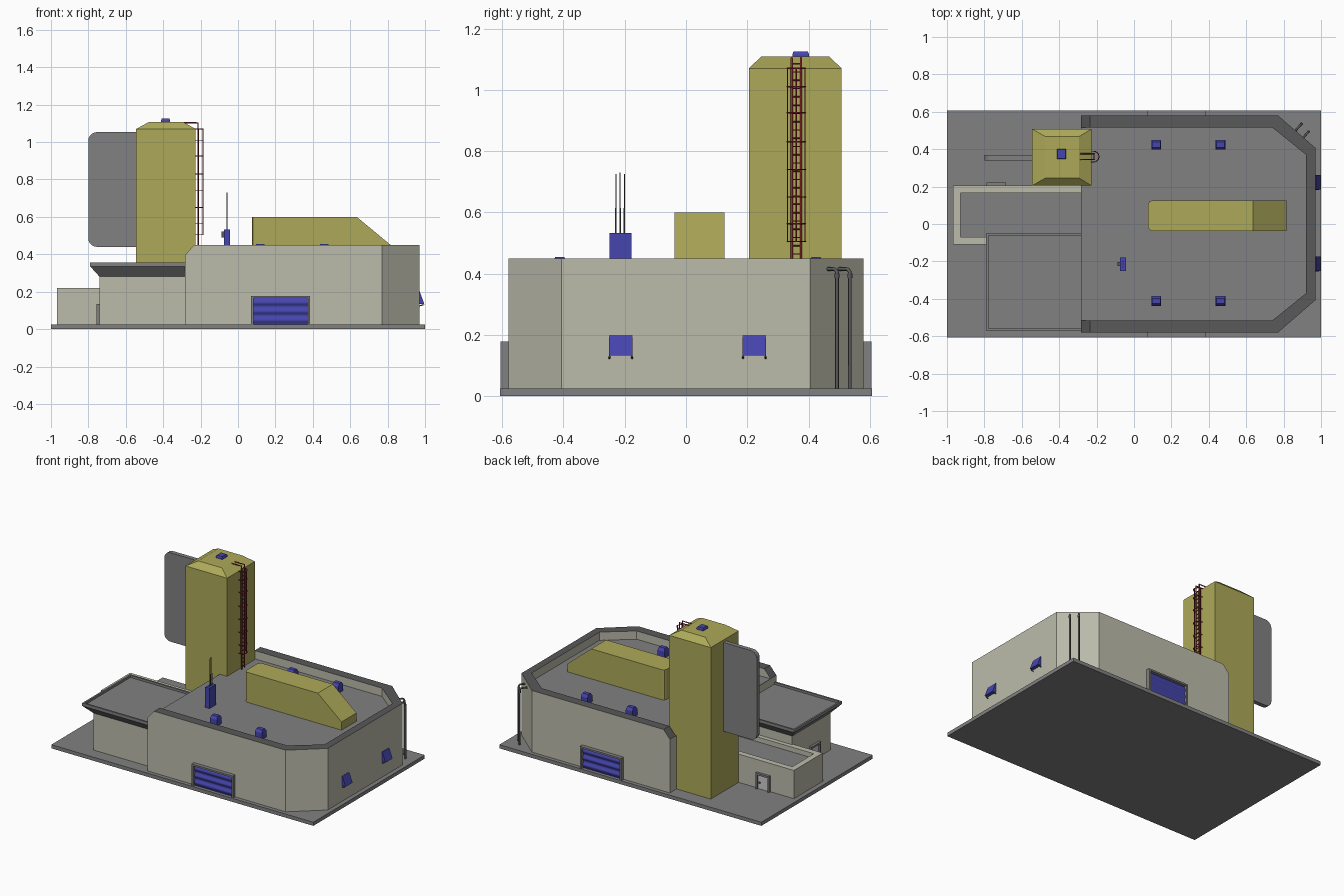
import bpy, bmesh, math
from mathutils import Vector

if "Cube" in bpy.data.objects:
    bpy.data.objects.remove(bpy.data.objects["Cube"])


def material(name, rgb):
    m = bpy.data.materials.new(name)
    m.diffuse_color = (*rgb, 1)
    m.use_nodes = True
    m.node_tree.nodes["Principled BSDF"].inputs["Base Color"].default_value = m.diffuse_color
    return m


WALL = material("pale_wall", (0.50, 0.50, 0.41))
YELLOW = material("yellow_panel", (0.42, 0.40, 0.10))
BLUE = material("blue_metal", (0.06, 0.06, 0.42))
RED = material("red_metal", (0.30, 0.02, 0.03))
DARK = material("dark_grey", (0.10, 0.10, 0.10))
GREY = material("mid_grey", (0.22, 0.22, 0.22))
ROOF = 0.393
BASE = 0.001


def mesh_object(name, verts, faces, mats):
    me = bpy.data.meshes.new(name)
    me.from_pydata(verts, [], faces)
    bm = bmesh.new()
    bm.from_mesh(me)
    bmesh.ops.remove_doubles(bm, verts=bm.verts, dist=1e-5)
    bmesh.ops.recalc_face_normals(bm, faces=bm.faces)
    # Parts standing on the ground are hollow underneath
    floor = [f for f in bm.faces if all(abs(v.co.z - BASE) < 1e-5 for v in f.verts)]
    if "walls" not in name:
        bmesh.ops.delete(bm, geom=floor, context='FACES')
    bm.to_mesh(me)
    bm.free()
    for m in mats:
        if m:
            me.materials.append(m)
    ob = bpy.data.objects.new(name, me)
    bpy.context.collection.objects.link(ob)
    return ob


def loft(name, rings, mat=None):
    """Closed skin through point rings of equal length."""
    n = len(rings[0])
    verts = [p for r in rings for p in r]
    faces = [tuple(range(n)), tuple(range(len(verts) - n, len(verts)))]
    for k in range(len(rings) - 1):
        for i in range(n):
            j = (i + 1) % n
            faces.append((k * n + i, k * n + j, (k + 1) * n + j, (k + 1) * n + i))
    return mesh_object(name, verts, faces, [mat])


def rects(name, levels, mat=None):
    """Stacked rectangles, each given as x0, x1, y0, y1, z."""
    return loft(name, [[(a, c, z), (b, c, z), (b, d, z), (a, d, z)]
                       for a, b, c, d, z in levels], mat)


def box(name, x0, x1, y0, y1, z0, z1, mat=None):
    return rects(name, [(x0, x1, y0, y1, z0), (x0, x1, y0, y1, z1)], mat)


def slab_y(name, pts, y0, y1, mat=None):
    """An x-z profile extruded along y."""
    return loft(name, [[(x, y, z) for x, z in pts] for y in (y0, y1)], mat)


def tube(name, paths, r, mat=None, res=1):
    cu = bpy.data.curves.new(name, 'CURVE')
    cu.dimensions = '3D'
    cu.bevel_depth, cu.bevel_resolution = r, res
    cu.use_fill_caps = True
    for path in paths:
        sp = cu.splines.new('POLY')
        sp.points.add(len(path) - 1)
        for p, co in zip(sp.points, path):
            p.co = (*co, 1)
    if mat:
        cu.materials.append(mat)
    ob = bpy.data.objects.new(name, cu)
    bpy.context.collection.objects.link(ob)
    return ob


# Ground slab
box("ground_slab", -1, 1, -0.607, 0.607, 0, 0.025, GREY)

# Main hall: outer corner, inner corner and top height along one half, mirrored
half = [(-0.283, 0.58, -0.283, 0.517, 0.395), (-0.235, 0.58, -0.235, 0.517, 0.45),
        (0.77, 0.58, 0.738, 0.517, 0.45), (0.97, 0.407, 0.92, 0.37, 0.45)]
path = half + [(a, -b, c, -d, z) for a, b, c, d, z in reversed(half)]
walls = loft("hall_walls", [[(a, b, BASE), (a, b, z), (c, d, z), (c, d, BASE)]
                            for a, b, c, d, z in path], WALL)
walls.data.materials.append(DARK)
for f in walls.data.polygons:
    if f.normal.z > 0.3:
        f.material_index = 1
inner = [(c, d) for a, b, c, d, z in path]
loft("hall_roof", [[(x, y, z) for x, y in inner] for z in (ROOF - 0.004, ROOF)], GREY)
box("hall_end_wall", -0.283, -0.279, -0.517, 0.517, BASE, ROOF - 0.003, WALL)

# Front annex with flared roof rim
box("front_annex", -0.74, -0.28, -0.52, -0.10, BASE, 0.285, WALL)
rects("front_annex_roof", [(-0.74, -0.28, -0.52, -0.10, 0.28),
                           (-0.79, -0.28, -0.57, -0.05, 0.335),
                           (-0.79, -0.28, -0.57, -0.05, 0.355),
                           (-0.778, -0.28, -0.558, -0.062, 0.355),
                           (-0.778, -0.28, -0.558, -0.062, 0.34)], GREY)

# Low annex with parapet
rects("low_annex", [(-0.967, -0.28, -0.11, 0.205, BASE), (-0.967, -0.28, -0.11, 0.205, 0.22),
                    (-0.927, -0.28, -0.07, 0.165, 0.22), (-0.927, -0.28, -0.07, 0.165, 0.185)], WALL)
box("low_annex_roof", -0.927, -0.28, -0.07, 0.165, 0.18, 0.187, GREY)

# Tower, hatch and side board
rects("tower", [(-0.545, -0.227, 0.205, 0.508, BASE), (-0.545, -0.227, 0.205, 0.508, 1.07),
                (-0.475, -0.293, 0.245, 0.468, 1.108)], YELLOW)
rects("tower_hatch", [(-0.412, -0.363, 0.347, 0.402, 1.105), (-0.412, -0.363, 0.347, 0.402, 1.115),
                      (-0.408, -0.367, 0.351, 0.398, 1.125)], BLUE)
r = 0.045
arc = [math.radians(a) for a in range(0, 91, 18)]
top = [(-0.8 + r - r * math.sin(a), 1.053 - r + r * math.cos(a)) for a in arc]
low = [(x, 1.493 - z) for x, z in reversed(top)]
slab_y("side_board", [(-0.54, 1.053)] + top + low + [(-0.54, 0.44)], 0.34, 0.37, GREY)

# Roof duct with sloped end and chamfered rear corners
duct = slab_y("roof_duct", [(0.075, ROOF - 0.01), (0.075, 0.6), (0.635, 0.6),
                            (0.816, 0.45), (0.816, ROOF - 0.01)], -0.037, 0.126, YELLOW)
bm = bmesh.new()
bm.from_mesh(duct.data)
bmesh.ops.bevel(bm, geom=[e for e in bm.edges if all(v.co.x < 0.1 for v in e.verts)
                          and abs(e.verts[0].co.z - e.verts[1].co.z) > 0.1],
                offset=0.022, segments=2, profile=0.5, affect='EDGES')
bm.to_mesh(duct.data)
bm.free()

# Roof vents
for x in (0.119, 0.462):
    for y in (-0.412, 0.424):
        rects("roof_vent", [(x - a, x + a, y - b, y + b, z) for a, b, z in
                            ((0.026, 0.026, ROOF - 0.004), (0.026, 0.026, 0.437),
                             (0.022, 0.014, 0.455))], BLUE)

# Antenna cabinet
box("antenna_cabinet", -0.075, -0.043, -0.25, -0.178, ROOF - 0.003, 0.533, BLUE)
box("cabinet_box", -0.087, -0.07, -0.225, -0.203, 0.49, 0.522, DARK)
ant = [(-0.229, 0.725), (-0.215, 0.73), (-0.201, 0.725)]
tube("antenna_bases", [[(-0.059, y, 0.52), (-0.059, y, 0.615)] for y, z in ant], 0.003, DARK)
tube("antenna_tips", [[(-0.059, y, 0.61), (-0.059, y, z)] for y, z in ant], 0.0018, DARK)

# Garage doors, front and back
for s in (-1, 1):
    def gbox(name, x0, x1, z0, z1):
        y0, y1 = sorted((s * 0.575, s * 0.606))
        box(name, x0, x1, y0, y1, z0, z1, GREY)
    gbox("garage_frame_left", 0.07, 0.082, 0.02, 0.178)
    gbox("garage_frame_right", 0.373, 0.385, 0.02, 0.178)
    gbox("garage_frame_top", 0.082, 0.373, 0.166, 0.178)
    prof = [(0.575, 0.166), (0.575, 0.025)]
    prof += [(0.589 - 0.005 * math.cos(math.tau * i / 8), 0.025 + 0.141 * i / 24) for i in range(25)]
    door = loft("garage_door", [[(x, s * y, z) for y, z in prof] for x in (0.08, 0.375)], BLUE)
    for f in door.data.polygons:
        f.use_smooth = len(f.vertices) == 4 and abs(f.normal.y) > 0.5


# Small doors, placed by a mapping from (along, out, up)
def small_door(place):
    def part(name, a0, a1, o, z0, z1, mat):
        loft(name, [[place(a, d, z) for a, d in
                     ((a0, -0.01), (a1, -0.01), (a1, o), (a0, o))] for z in (z0, z1)], mat)
    part("door_post", -0.052, -0.04, 0.017, 0.02, 0.135, GREY)
    part("door_post", 0.04, 0.052, 0.017, 0.02, 0.135, GREY)
    part("door_lintel", -0.04, 0.04, 0.017, 0.122, 0.135, GREY)
    part("door_leaf", -0.04, 0.04, 0.005, 0.02, 0.122, None)
    part("door_handle", 0.022, 0.03, 0.012, 0.065, 0.075, DARK)


small_door(lambda a, o, z: (-0.737 + a, 0.205 + o, z))
small_door(lambda a, o, z: (-0.74 - o, -0.34 + a, z))

# Slanted wall hoods with brackets
for y in (-0.213, 0.223):
    slab_y("wall_hood", [(0.96, 0.2), (0.972, 0.2), (0.997, 0.132), (0.965, 0.135)],
           y - 0.038, y + 0.038, BLUE)
    tube("hood_brackets", [[(0.965, y + d, 0.122), (0.99, y + d, 0.13)] for d in (-0.037, 0.037)],
         0.003, DARK)

# Corner pipes bending into the chamfered wall
n = Vector((0.66, 0.75, 0))
for x, y in ((0.895, 0.535), (0.932, 0.493)):
    p = Vector((x, y, 0))
    bend = [p + Vector((0, 0, 0.4)) - n * 0.015 * (1 - math.cos(a))
            + Vector((0, 0, 0.015 * math.sin(a))) for a in arc]
    tube("corner_pipe", [[p + Vector((0, 0, 0.02))] + bend + [bend[-1] - n * 0.07]], 0.006, DARK, 2)
    tube("pipe_collar", [[p + Vector((0, 0, 0.385)), p + Vector((0, 0, 0.4))]], 0.008, DARK, 2)

# Ladder with rails bent over the tower top, rungs and safety cage
LX, LY = -0.213, 0.36
tube("ladder_rails", [[(LX, LY + d, ROOF), (LX, LY + d, 1.103), (-0.29, LY + d, 1.103)]
                      for d in (-0.015, 0.015)], 0.004, RED)
tube("ladder_rungs", [[(LX, LY - 0.015, 0.41 + i * 0.027), (LX, LY + 0.015, 0.41 + i * 0.027)]
                      for i in range(26)], 0.0025, RED)


def hoop(a):
    return (-0.216 + 0.029 * math.sin(a), LY - 0.029 * math.cos(a))


angles = [math.pi * i / 8 for i in range(9)]
tube("cage_hoops", [[(-0.235, LY - 0.029, z)] + [(*hoop(a), z) for a in angles]
                    + [(-0.235, LY + 0.029, z)]
                    for z in (0.505, 0.563, 0.65, 0.74, 0.83, 0.925, 1.01, 1.07)], 0.0025, RED)
tube("cage_bars", [[(*hoop(a), 0.505), (*hoop(a), 1.07)] for a in (0.15, 1.57, 2.99)], 0.0022, RED)
